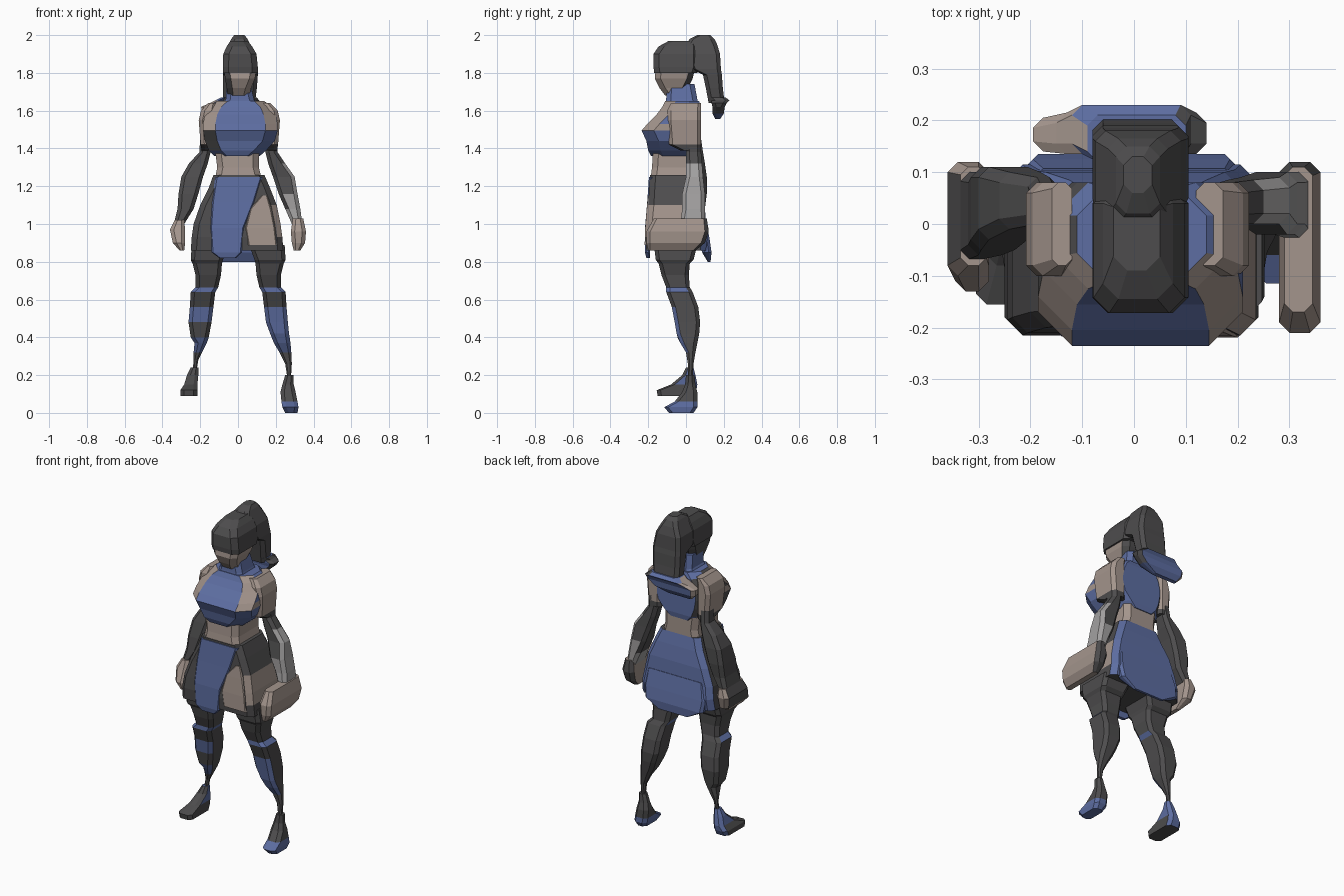
import bpy, bmesh

PALETTE = {"blue": (0.11, 0.155, 0.36, 1), "skin": (0.37, 0.30, 0.265, 1), "dark": (0.075, 0.073, 0.075, 1),
           "pale": (0.36, 0.35, 0.35, 1)}
MATS = {}
for key, col in PALETTE.items():
    MATS[key] = bpy.data.materials.new(key)
    MATS[key].diffuse_color = col
KEYS = list(PALETTE)


def loft(name, rings, paint, c=0.03):
    """Stack chamfered boxes given as (z, x0, x1, y0, y1); paint is a colour or f(face centre)."""
    bm = bmesh.new()
    loops = []
    for z, x0, x1, y0, y1 in rings:
        k = min(c, 0.3 * (x1 - x0), 0.3 * (y1 - y0))
        pts = [(x0 + k, y0), (x1 - k, y0), (x1, y0 + k), (x1, y1 - k),
               (x1 - k, y1), (x0 + k, y1), (x0, y1 - k), (x0, y0 + k)]
        loops.append([bm.verts.new((x, y, z)) for x, y in pts])
    for a, b in zip(loops, loops[1:]):
        for i in range(8):
            j = (i + 1) % 8
            bm.faces.new((a[i], a[j], b[j], b[i]))
    bm.faces.new(loops[0])
    bm.faces.new(loops[-1])
    bmesh.ops.recalc_face_normals(bm, faces=bm.faces[:])
    for f in bm.faces:
        key = paint if isinstance(paint, str) else paint(f.calc_center_median())
        f.material_index = KEYS.index(key)
    me = bpy.data.meshes.new(name)
    bm.to_mesh(me)
    bm.free()
    for key in KEYS:
        me.materials.append(MATS[key])
    ob = bpy.data.objects.new(name, me)
    bpy.context.collection.objects.link(ob)
    return ob


# head: jaw, face and hair cap
loft("head", [(1.68, -0.055, 0.06, -0.11, 0.0), (1.72, -0.06, 0.07, -0.14, 0.01),
              (1.77, -0.068, 0.09, -0.165, 0.035), (1.83, -0.078, 0.10, -0.16, 0.05)],
     lambda p: "skin" if p.y < -0.03 and p.x > -0.04 else "dark")
loft("hair_cap", [(1.80, -0.08, 0.105, -0.168, 0.06), (1.83, -0.08, 0.105, -0.172, 0.07),
                  (1.90, -0.078, 0.098, -0.172, 0.07), (1.94, -0.06, 0.075, -0.145, 0.07),
                  (1.97, -0.04, 0.05, -0.09, 0.06)], "dark")

# ponytail with flared, pointed tip
loft("ponytail", [(1.64, -0.08, 0.09, 0.12, 0.205), (1.72, -0.08, 0.10, 0.105, 0.195),
                  (1.79, -0.08, 0.105, 0.09, 0.19), (1.82, -0.08, 0.105, 0.03, 0.185),
                  (1.90, -0.075, 0.09, 0.0, 0.18), (1.95, -0.05, 0.065, 0.0, 0.165),
                  (1.98, -0.035, 0.05, 0.02, 0.15), (2.0, -0.02, 0.035, 0.06, 0.13)], "dark", 0.02)
loft("ponytail_tip", [(1.555, -0.16, 0.0, 0.155, 0.18), (1.585, -0.19, 0.09, 0.14, 0.20),
                      (1.62, -0.195, 0.13, 0.14, 0.205), (1.64, -0.15, 0.14, 0.135, 0.215),
                      (1.655, -0.12, 0.11, 0.135, 0.23), (1.67, -0.09, 0.10, 0.12, 0.21)],
     lambda p: "skin" if p.x < -0.1 else "blue" if p.x < 0.09 else "dark", 0.02)

# neck collar
loft("collar", [(1.62, -0.09, 0.10, -0.11, 0.07), (1.66, -0.065, 0.085, -0.105, 0.06),
                (1.74, -0.06, 0.065, -0.10, 0.045)], "blue", 0.025)

# chest with bust
loft("chest", [(1.36, -0.125, 0.115, -0.185, 0.075), (1.39, -0.155, 0.15, -0.20, 0.08),
               (1.44, -0.175, 0.195, -0.21, 0.08), (1.495, -0.185, 0.21, -0.235, 0.08),
               (1.53, -0.185, 0.21, -0.205, 0.08), (1.58, -0.175, 0.20, -0.155, 0.08),
               (1.62, -0.15, 0.18, -0.125, 0.08), (1.65, -0.11, 0.14, -0.11, 0.07)],
     lambda p: "skin" if p.y < -0.06 and p.z > 1.5 and abs(p.x) > 0.1
     else "dark" if p.x < -0.12 else "blue", 0.065)

# shoulder caps
for side, s, outer in (("left", -1, 0.208), ("right", 1, 0.222)):
    rings = []
    for z, cut, y0 in ((1.39, 0.015, -0.03), (1.42, 0.01, -0.09), (1.55, 0.0, -0.10),
                       (1.60, 0.012, -0.10), (1.64, 0.05, -0.08)):
        x = sorted((s * 0.12, s * (outer - cut)))
        rings.append((z, x[0], x[1], y0, 0.08))
    loft(side + "_shoulder", rings, lambda p: "dark" if p.z < 1.47 else "skin", 0.02)

# bare waist
loft("waist", [(1.22, -0.125, 0.13, -0.19, 0.07), (1.30, -0.11, 0.11, -0.18, 0.07),
               (1.38, -0.12, 0.11, -0.175, 0.07)], "skin")


# skirt
def skirt_paint(p):
    if p.y > 0.06:
        return "blue"
    if p.z < 0.93 or p.x < 0.08 or p.z > 1.14:
        return "dark"
    return "skin"


loft("skirt", [(0.86, -0.25, 0.24, -0.21, 0.105), (0.93, -0.245, 0.235, -0.215, 0.115),
               (1.0, -0.235, 0.225, -0.21, 0.105), (1.10, -0.20, 0.205, -0.20, 0.10),
               (1.19, -0.155, 0.17, -0.195, 0.085), (1.26, -0.13, 0.14, -0.19, 0.07)], skirt_paint)

# hanging panels and the bare thigh patch
loft("front_panel", [(0.82, -0.10, -0.01, -0.21, -0.19), (0.85, -0.14, 0.02, -0.217, -0.19),
                     (0.98, -0.15, 0.035, -0.217, -0.18), (1.12, -0.14, 0.09, -0.205, -0.17),
                     (1.25, -0.12, 0.13, -0.196, -0.16)], "blue", 0.01)
loft("thigh_patch", [(0.89, 0.05, 0.21, -0.219, -0.18), (0.98, 0.035, 0.20, -0.216, -0.17),
                     (1.08, 0.06, 0.18, -0.208, -0.17), (1.15, 0.12, 0.16, -0.201, -0.16)], "skin", 0.01)
loft("back_panel", [(0.80, -0.10, 0.10, 0.115, 0.13), (0.85, -0.20, 0.19, 0.085, 0.135),
                    (0.92, -0.21, 0.20, 0.07, 0.125), (1.02, -0.19, 0.19, 0.05, 0.107)], "blue", 0.015)

# arms: forearm guards and fists
loft("left_arm", [(1.0, -0.34, -0.285, -0.07, 0.10), (1.08, -0.32, -0.235, -0.06, 0.10),
                  (1.16, -0.315, -0.21, -0.05, 0.11), (1.25, -0.30, -0.185, -0.03, 0.11),
                  (1.32, -0.26, -0.16, -0.01, 0.10), (1.38, -0.205, -0.145, 0.0, 0.09),
                  (1.45, -0.20, -0.14, 0.0, 0.08)], "dark", 0.02)
loft("left_fist", [(0.86, -0.31, -0.285, -0.12, 0.03), (0.90, -0.345, -0.28, -0.13, 0.10),
                   (0.97, -0.36, -0.28, -0.10, 0.12), (1.02, -0.335, -0.285, -0.08, 0.11)],
     lambda p: "skin" if p.x > -0.345 else "dark", 0.02)
loft("right_arm", [(1.0, 0.285, 0.34, -0.03, 0.10), (1.08, 0.25, 0.33, -0.02, 0.10),
                   (1.16, 0.215, 0.315, -0.02, 0.10), (1.25, 0.185, 0.30, 0.0, 0.09),
                   (1.32, 0.16, 0.25, 0.0, 0.085), (1.38, 0.145, 0.21, 0.0, 0.08),
                   (1.45, 0.14, 0.21, 0.0, 0.08)],
     lambda p: "pale" if p.x > 0.26 and p.z < 1.32 else "dark", 0.02)
loft("right_fist", [(0.86, 0.295, 0.33, -0.20, 0.05), (0.90, 0.285, 0.355, -0.21, 0.10),
                    (0.96, 0.28, 0.36, -0.21, 0.12), (1.03, 0.29, 0.345, -0.17, 0.11)],
     lambda p: "dark" if p.y > 0 else "skin", 0.02)


# legs: thigh, stepped shin armour, thin ankle
def leg_paint(p):
    return "blue" if p.z < 0.68 and p.y < 0 and (p.z * 10) % 2 > 0.4 else "dark"


left = [(0.22, -0.24, -0.22, 0.01, 0.035), (0.28, -0.235, -0.21, 0.015, 0.04),
        (0.32, -0.235, -0.19, 0.0, 0.05), (0.37, -0.23, -0.165, -0.03, 0.06),
        (0.40, -0.25, -0.155, -0.045, 0.065), (0.48, -0.262, -0.14, -0.06, 0.075),
        (0.56, -0.255, -0.13, -0.075, 0.065), (0.64, -0.25, -0.12, -0.105, 0.035),
        (0.665, -0.225, -0.105, -0.105, 0.02), (0.73, -0.225, -0.09, -0.13, 0.015),
        (0.79, -0.24, -0.085, -0.145, 0.02), (0.81, -0.25, -0.08, -0.16, 0.04),
        (0.89, -0.245, -0.05, -0.17, 0.06)]
loft("left_leg", left, leg_paint, 0.02)
right = [(z, 0.008 - x1, 0.002 - x0, y0, y1) for z, x0, x1, y0, y1 in left[5:]]
right = [(0.18, 0.262, 0.28, 0.01, 0.035), (0.26, 0.25, 0.285, 0.01, 0.04),
         (0.32, 0.22, 0.282, 0.0, 0.05), (0.37, 0.19, 0.278, -0.03, 0.06),
         (0.42, 0.17, 0.27, -0.05, 0.07)] + right
loft("right_leg", right, leg_paint, 0.02)

# feet: low toe rising to the ankle
loft("left_foot", [(0.09, -0.305, -0.215, -0.15, 0.04), (0.12, -0.305, -0.215, -0.155, 0.055),
                   (0.15, -0.285, -0.215, -0.08, 0.06), (0.20, -0.27, -0.21, -0.02, 0.05),
                   (0.24, -0.25, -0.21, 0.0, 0.04)], lambda p: "blue" if p.y > 0.0 else "dark", 0.02)
loft("right_foot", [(0.0, 0.25, 0.315, -0.09, 0.04), (0.03, 0.235, 0.32, -0.115, 0.06),
                    (0.06, 0.23, 0.315, -0.06, 0.06), (0.11, 0.225, 0.305, -0.02, 0.06),
                    (0.15, 0.235, 0.295, -0.005, 0.05), (0.20, 0.25, 0.295, 0.0, 0.045)],
     lambda p: "blue" if p.z < 0.06 else "dark", 0.02)
